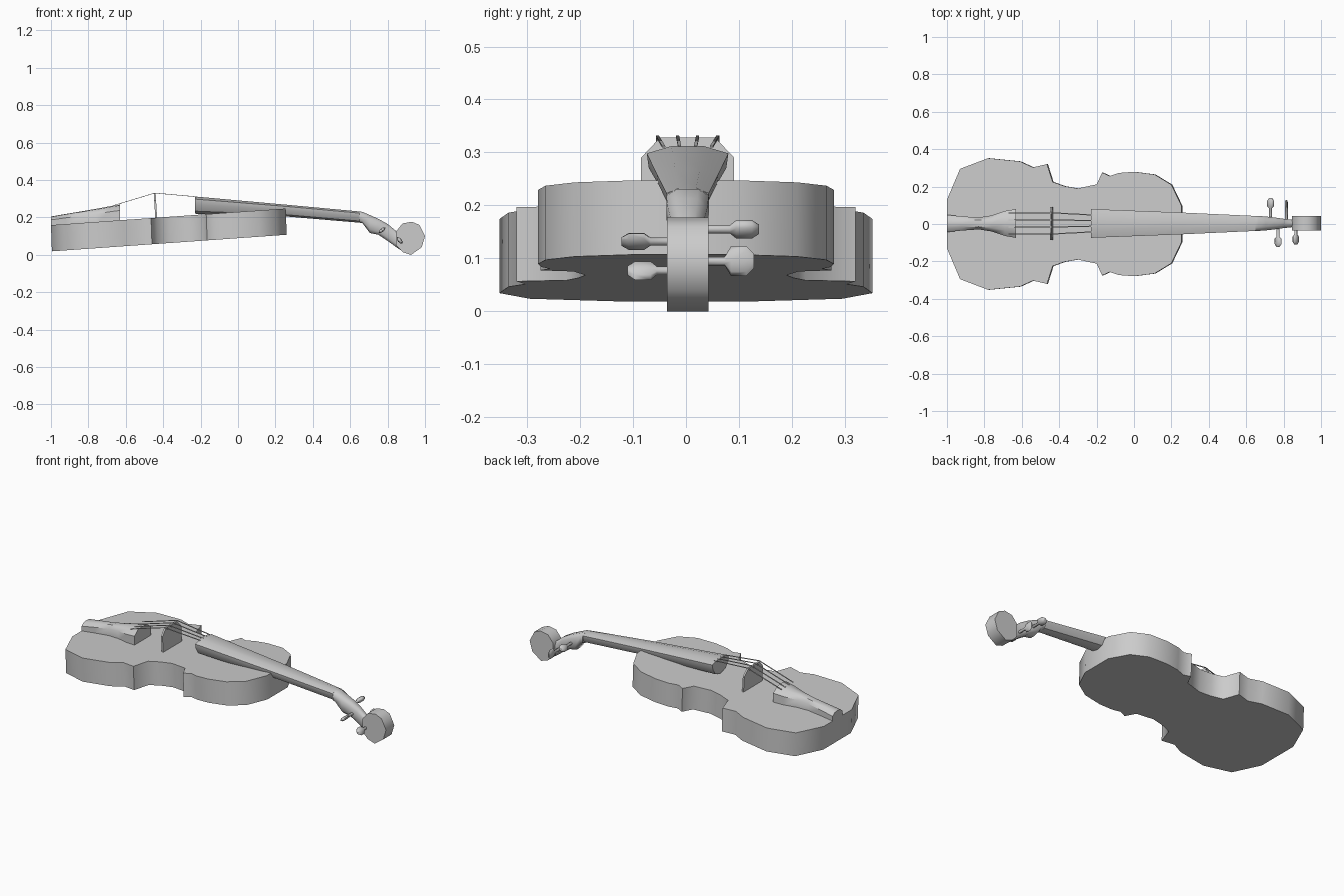
import bpy, bmesh, math
from mathutils import Vector, Matrix

if "Cube" in bpy.data.objects:
    bpy.data.objects.remove(bpy.data.objects["Cube"])

YC = 0.003  # centre line of the instrument


def finish(name, bm, angle=40):
    bmesh.ops.recalc_face_normals(bm, faces=bm.faces)
    me = bpy.data.meshes.new(name)
    bm.to_mesh(me)
    bm.free()
    ob = bpy.data.objects.new(name, me)
    bpy.context.collection.objects.link(ob)
    bpy.ops.object.select_all(action='DESELECT')
    ob.select_set(True)
    bpy.context.view_layer.objects.active = ob
    bpy.ops.object.shade_smooth_by_angle(angle=math.radians(angle))
    return ob


def skin(name, rings, angle=40):
    """Closed tube through rings of points, capped at both ends."""
    bm = bmesh.new()
    loops = [[bm.verts.new(p) for p in r] for r in rings]
    n = len(loops[0])
    for a, b in zip(loops, loops[1:]):
        for i in range(n):
            j = (i + 1) % n
            bm.faces.new((a[i], a[j], b[j], b[i]))
    bm.faces.new(loops[0])
    bm.faces.new(loops[-1])
    return finish(name, bm, angle)


def loft(name, profile, stations, angle=40):
    """Profile (u, v) scaled at stations (x, half width, bottom, top)."""
    return skin(name, [[(x, YC + u * w, b + v * (t - b)) for u, v in profile]
                       for x, w, b, t in stations], angle)


def deck(x):
    return 0.159 + (x + 1) * 0.0705


# body: mirrored outline, tilted slab
half = [(-1, .13), (-.93, .295), (-.78, .352), (-.61, .335), (-.54, .303), (-.465, .32),
        (-.435, .225), (-.37, .202), (-.30, .19), (-.2, .212), (-.17, .275), (-.13, .257),
        (-.08, .273), (0, .279), (.11, .265), (.2, .21), (.255, .095)]
outline = half + [(x, -y) for x, y in reversed(half)]
skin("body", [[(x + dx, y, deck(x) - d) for x, y in outline]
              for d, dx in ((.14, .005), (0, 0))], 60)

# fingerboard and neck: arched top, rounded underside
neck_profile = [(-1, .85), (-.4, 1), (.4, 1), (1, .85), (.95, .55), (.65, .15),
                (0, 0), (-.65, .15), (-.95, .55)]
loft("fingerboard_neck", neck_profile,
     [(-.23, .077, .22, .312), (.26, .058, .205, .268), (.65, .04, .172, .232)])

# pegbox
box_profile = [(-1, .8), (-.5, 1), (.5, 1), (1, .8), (1, .2), (.5, 0), (-.5, 0), (-1, .2)]
loft("pegbox", box_profile,
     [(.65, .04, .172, .232), (.665, .04, .17, .23), (.705, .037, .117, .213),
      (.75, .032, .108, .193), (.80, .025, .075, .165), (.845, .02, .042, .128),
      (.89, .03, .012, .12)], 60)

# scroll
scroll = [(.845, .125), (.88, .168), (.93, .177), (.97, .16), (1, .1), (.982, .04),
          (.925, 0), (.88, .015), (.845, .05)]
skin("scroll", [[(x, y + YC, z) for x, z in scroll] for y in (-.039, .039)], 60)

# tailpiece
tail_profile = [(-1, 0), (-1, .65), (-.55, .95), (0, 1), (.55, .95), (1, .65), (1, 0)]
tail = [(-1, .046, .205), (-.92, .038, .219), (-.83, .032, .234), (-.76, .043, .246),
        (-.69, .067, .259), (-.63, .077, .269)]
loft("tailpiece", tail_profile, [(x, w, deck(x) - .005, t) for x, w, t in tail])

# bridge
bridge = [(-.088, .19), (-.088, .29), (-.052, .328), (.052, .328), (.088, .29), (.088, .19)]
skin("bridge", [[(-.437 + dx - (z - .19) * .06, y + YC, z) for y, z in bridge]
                for dx in (-.005, .005)], 30)

# strings: thin ribbons over the bridge
for k in (-1.5, -.5, .5, 1.5):
    path = [(-.67, k * .037, .261), (-.445, k * .038, .329), (-.22, k * .03, .309)]
    skin("string", [[(x, y + YC + s * .003, z + h) for s, h in
                     ((-1, 0), (1, 0), (1, .003), (-1, .003))] for x, y, z in path])

# tuning pegs: lathed shaft with a flattened head
#       x, z, side, outer end, head half width, head half thickness, roll
pegs = [(.73, .155, 1, .135, .022, .014, 50), (.815, .095, 1, .125, .028, .008, 0),
        (.77, .132, -1, .125, .023, .010, 50), (.865, .077, -1, .113, .023, .011, -40)]
for x, z, side, end, hw, ht, roll in pegs:
    rot = Matrix.Rotation(math.radians(roll), 3, 'Y')
    stations = [(0, .008, .008), (end - .055, .008, .008), (end - .043, ht, hw),
                (end - .014, ht, hw), (end, ht * .5, hw * .5)]
    rings = []
    for y, a, b in stations:
        ring = []
        for i in range(8):
            t = math.tau * i / 8
            ring.append(rot @ Vector((a * math.cos(t), 0, b * math.sin(t)))
                        + Vector((x, YC + side * y, z)))
        rings.append(ring)
    skin("tuning_peg", rings, 60)
